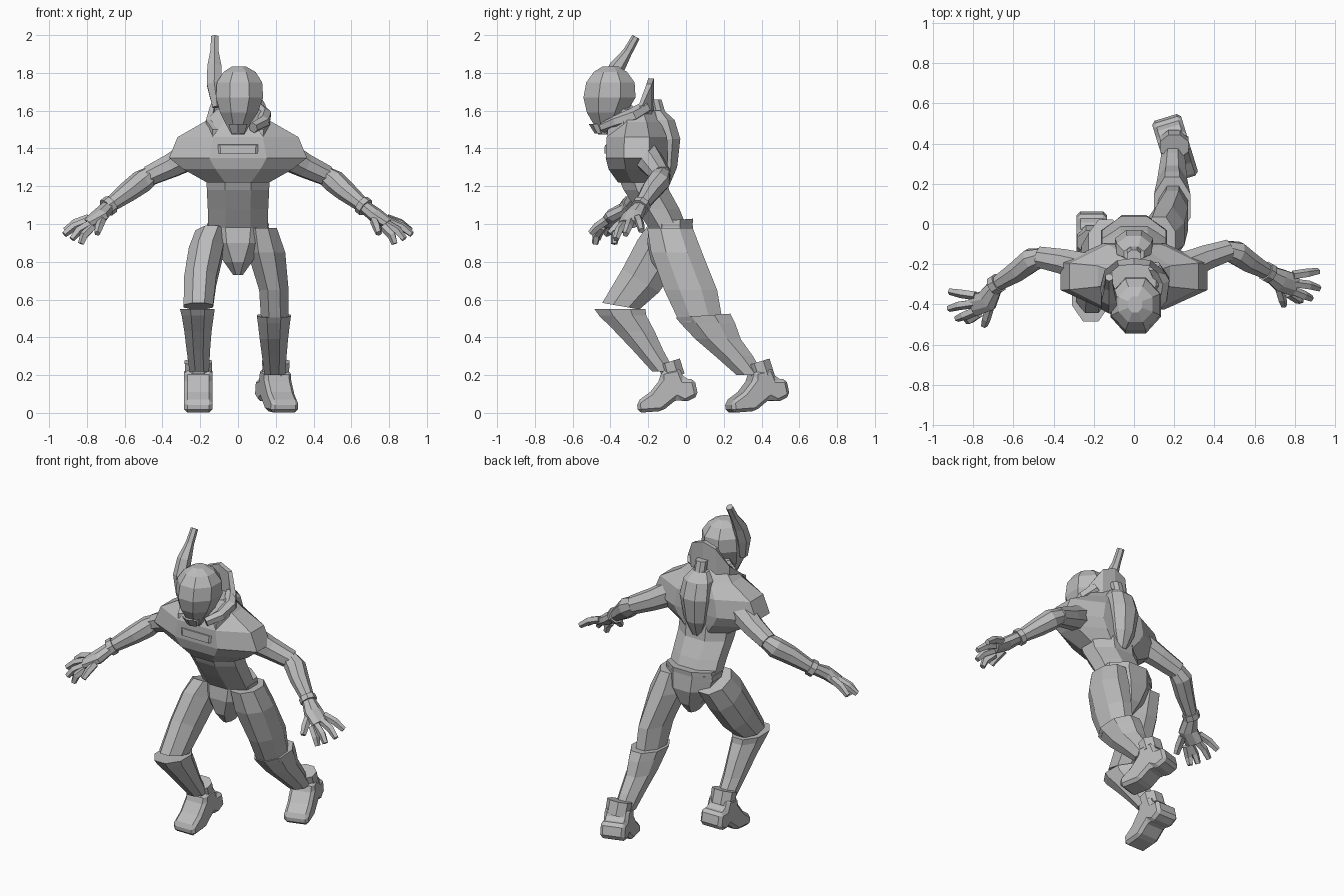
import bpy, bmesh, math
from mathutils import Vector, Matrix

grey = bpy.data.materials.new("armour grey")
grey.diffuse_color = (0.5, 0.5, 0.5, 1)


def finish(name, bm):
    bmesh.ops.recalc_face_normals(bm, faces=bm.faces)
    me = bpy.data.meshes.new(name)
    bm.to_mesh(me)
    bm.free()
    me.materials.append(grey)
    ob = bpy.data.objects.new(name, me)
    bpy.context.collection.objects.link(ob)
    return ob


def skin(name, rings):
    """Join rings of points into a capped, flat-faced body."""
    bm = bmesh.new()
    vs = [[bm.verts.new(p) for p in r] for r in rings]
    n = len(vs[0])
    for a, b in zip(vs, vs[1:]):
        for i in range(n):
            j = (i + 1) % n
            bm.faces.new((a[i], a[j], b[j], b[i]))
    bm.faces.new(vs[0])
    bm.faces.new(vs[-1])
    return finish(name, bm)


def circle(n):
    k = 1 / math.cos(math.pi / n)
    return [(k * math.cos(a), k * math.sin(a))
            for a in ((i + .5) * 2 * math.pi / n for i in range(n))]


def loft(name, rings, n=8):
    """Rings: x, y, z, half width, half depth, optional tilt about x in degrees."""
    out = []
    for x, y, z, hx, hy, *t in rings:
        m = Matrix.Rotation(math.radians(t[0] if t else 0), 3, 'X')
        out.append([Vector((x, y, z)) + m @ Vector((hx * c, hy * s, 0)) for c, s in circle(n)])
    return skin(name, out)


def tube(name, pts, n=6):
    """Points: x, y, z, sideways radius, optional upward radius."""
    ps = [Vector(p[:3]) for p in pts]
    d = (ps[-1] - ps[0]).normalized()
    ref = Vector((0, 1, 0)) if abs(d.z) > .75 else Vector((0, 0, 1))
    out = []
    for i, p in enumerate(ps):
        t = (ps[min(i + 1, len(ps) - 1)] - ps[max(i - 1, 0)]).normalized()
        side = t.cross(ref).normalized()
        up = side.cross(t)
        rs, ru = pts[i][3], pts[i][-1]
        out.append([p + side * rs * c + up * ru * s for c, s in circle(n)])
    return skin(name, out)


# torso
loft("abdomen", [(0, -.09, .97, .16, .10), (0, -.15, 1.08, .16, .115),
                 (0, -.21, 1.18, .165, .12), (0, -.25, 1.32, .17, .14)])
loft("chest", [(0, -.235, 1.22, .165, .125), (0, -.255, 1.29, .29, .155),
               (0, -.26, 1.35, .365, .165), (0, -.26, 1.46, .32, .16),
               (0, -.26, 1.54, .18, .125), (0, -.27, 1.61, .11, .09)])
loft("chest_rim", [(0, -.275, 1.385, .22, .158, 4), (0, -.275, 1.43, .23, .155, 4)])
tube("neck", [(0, -.27, 1.5, .075), (0, -.38, 1.62, .075)], 8)

# belt and pelvis
loft("belt", [(0, -.08, .965, .165, .112), (0, -.08, 1.02, .158, .118, 4)])
loft("pelvis", [(0, -.08, 1.0, .165, .115), (0, -.08, .9, .145, .125),
                (0, -.085, .8, .075, .10), (0, -.085, .73, .025, .05)])

# raised collar behind the head
half = [(.12, -.41, 1.44, 1.50), (.155, -.33, 1.45, 1.55), (.135, -.24, 1.47, 1.63),
        (.08, -.195, 1.5, 1.74), (0, -.185, 1.5, 1.77)]
line = half + [(-x, y, a, b) for x, y, a, b in half[-2::-1]]
bm = bmesh.new()
cols = [(bm.verts.new((x, y, a)), bm.verts.new((x, y, b))) for x, y, a, b in line]
for p, q in zip(cols, cols[1:]):
    bm.faces.new((p[0], q[0], q[1], p[1]))
collar = finish("collar", bm)
mod = collar.modifiers.new("thickness", 'SOLIDIFY')
mod.thickness = .03
mod.offset = 0

# back pack with a pipe stub
loft("back_pack", [(0, -.115, 1.2, .03, .025), (0, -.105, 1.3, .07, .058),
                   (0, -.10, 1.45, .095, .07), (0, -.125, 1.55, .085, .065),
                   (0, -.15, 1.6, .05, .035)])
loft("pack_pipe", [(0, -.13, 1.54, .035, .035), (0, -.16, 1.66, .035, .03)])

# helmet, mouth piece, horn and side hose
loft("helmet", [(0, -.435, 1.475, .035, .03), (0, -.425, 1.53, .065, .065),
                (.005, -.42, 1.59, .10, .105), (.008, -.405, 1.67, .125, .138),
                (.008, -.40, 1.75, .12, .128), (.008, -.40, 1.805, .085, .088),
                (.005, -.40, 1.835, .035, .04)])
loft("mouth_piece", [(0, -.455, 1.48, .035, .025), (0, -.475, 1.53, .05, .035)], 6)
tube("horn", [(-.11, -.42, 1.62, .025), (-.125, -.40, 1.74, .04), (-.125, -.365, 1.83, .037),
              (-.125, -.31, 1.91, .022), (-.123, -.265, 1.99, .019)], 6)
tube("side_hose", [(.10, -.21, 1.62, .03), (.14, -.28, 1.575, .035),
                   (.135, -.37, 1.54, .03), (.08, -.44, 1.51, .025)])

# legs: one stepping forward, one trailing
loft("front_thigh", [(-.14, -.09, .95, .085, .12, -20), (-.17, -.15, .85, .09, .125, -32),
                     (-.20, -.24, .70, .085, .115, -32), (-.21, -.345, .565, .078, .10, -10)])
loft("front_shin", [(-.215, -.35, .55, .092, .135, 0), (-.213, -.335, .515, .085, .125),
                    (-.212, -.27, .43, .072, .105), (-.21, -.20, .33, .062, .08),
                    (-.205, -.12, .22, .052, .06)])
loft("rear_thigh", [(.125, -.085, .98, .08, .12), (.15, -.05, .85, .10, .135),
                    (.19, .025, .65, .078, .14), (.195, .08, .48, .072, .115)])
loft("rear_shin", [(.19, .09, .515, .09, .145, 4), (.19, .115, .475, .085, .145),
                   (.19, .17, .39, .075, .12), (.192, .255, .30, .065, .10),
                   (.195, .34, .2, .055, .072)])

# boots share one side profile
SIDE = [(-.17, .0), (-.175, .06), (-.105, .11), (-.05, .18), (-.05, .22), (.05, .24),
        (.075, .18), (.13, .18), (.15, .09), (.08, .055), (.04, .075), (-.04, .01)]


def boot(name, x, y, turn):
    bm = bmesh.new()
    f = bm.faces.new([bm.verts.new((-.075, a, b)) for a, b in SIDE])
    ext = bmesh.ops.extrude_face_region(bm, geom=[f])
    for v in ext["geom"]:
        if isinstance(v, bmesh.types.BMVert):
            v.co.x = .075
    ob = finish(name, bm)
    ob.location = (x, y, 0)
    ob.rotation_euler.z = math.radians(turn)
    b = ob.modifiers.new("chamfer", 'BEVEL')
    b.width = .018
    b.segments = 1
    c = tube(name + "_cuff", [(x, y - .005, .27, .072, .06), (x, y + .02, .19, .07, .06)], 8)
    return ob, c


boot("front_boot", -.21, -.085, 0)
boot("rear_boot", .20, .39, 17)

# arms: the second hand reaches further forward
FINGERS = [((.79, -.255, 1.03), (.86, -.245, 1.005), (.915, -.235, .965)),
           ((.795, -.295, 1.015), (.87, -.305, .985), (.92, -.32, .945)),
           ((.785, -.33, 1.0), (.845, -.355, .965), (.88, -.37, .92)),
           ((.77, -.345, .985), (.815, -.375, .94), (.83, -.38, .895)),
           ((.72, -.32, 1.02), (.735, -.37, .985), (.745, -.405, .95))]

for side, s, de, dw, dh in (("left", 1, 0, 0, 0), ("right", -1, -.035, -.06, -.1)):
    e, w = (.47, -.13 + de, 1.255), (.665 + (.02 if s < 0 else 0), -.24 + dw, 1.095)

    def flip(*p):
        return (s * p[0],) + p[1:]
    m = tuple(.5 * (a + b) for a, b in zip(e, w))
    tube(side + "_upper_arm", [flip(.24, -.22, 1.37, .075), flip(.35, -.17 + de / 2, 1.31, .062),
                               flip(*e, .052)], 8)
    tube(side + "_forearm", [flip(e[0] - .02, e[1], e[2] + .01, .045), flip(e[0] + .04, e[1] - .015, e[2] - .03, .058),
                             flip(*m, .052), flip(*w, .036)], 8)
    a, b = (tuple(w[i] + k * (w[i] - m[i]) for i in range(3)) for k in (-.12, .12))
    tube(side + "_wrist_band", [flip(*a, .047), flip(*b, .047)], 8)
    tube(side + "_palm", [flip(*w, .035, .032), flip(.73, -.28 + dh, 1.045, .055, .036),
                          flip(.80, -.305 + dh, 1.0, .055, .026)], 8)
    for i, f in enumerate(FINGERS):
        tube(f"{side}_finger_{i + 1}", [flip(p[0], p[1] + dh, p[2], r)
                                        for p, r in zip(f, (.019, .019, .014))], 5)
